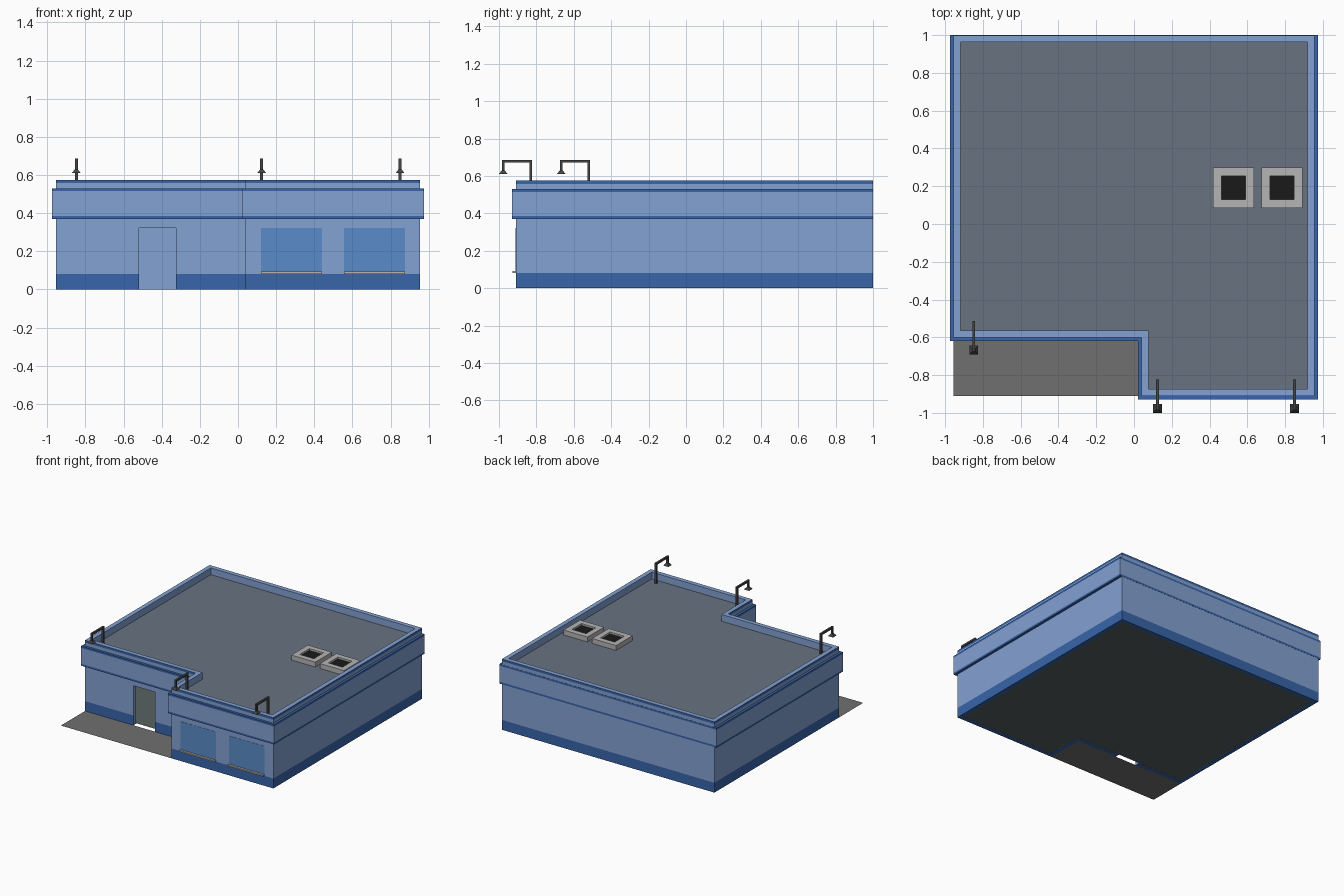
import bpy, bmesh
from mathutils import Vector

if "Cube" in bpy.data.objects:
    bpy.data.objects.remove(bpy.data.objects["Cube"])


def material(name, rgb):
    m = bpy.data.materials.new(name)
    m.diffuse_color = (*rgb, 1)
    m.use_nodes = True
    m.node_tree.nodes["Principled BSDF"].inputs["Base Color"].default_value = m.diffuse_color
    return m


LIGHT = material("light_blue", (0.23, 0.36, 0.65))
DARK = material("dark_blue", (0.04, 0.13, 0.40))
GLASS = material("glass_blue", (0.10, 0.26, 0.58))
ROOF = material("roof_grey", (0.14, 0.17, 0.22))
FLOOR = material("floor_grey", (0.10, 0.12, 0.12))
PAVING = material("paving_grey", (0.16, 0.16, 0.16))
UNIT = material("unit_grey", (0.46, 0.46, 0.46))
BLACK = material("vent_black", (0.01, 0.01, 0.01))
METAL = material("lamp_metal", (0.06, 0.06, 0.06))
SILL = material("sill_stone", (0.5, 0.47, 0.42))


def finish(name, bm, *mats):
    bmesh.ops.recalc_face_normals(bm, faces=bm.faces)
    me = bpy.data.meshes.new(name)
    bm.to_mesh(me)
    bm.free()
    for m in mats:
        me.materials.append(m)
    ob = bpy.data.objects.new(name, me)
    bpy.context.collection.objects.link(ob)
    return ob


def add_box(bm, lo, hi):
    lo, hi = Vector(lo), Vector(hi)
    vs = bmesh.ops.create_cube(bm, size=1)["verts"]
    for v in vs:
        v.co = Vector((v.co[i] * (hi[i] - lo[i]) + (hi[i] + lo[i]) / 2 for i in range(3)))
    return vs


def box(name, lo, hi, mat):
    bm = bmesh.new()
    add_box(bm, lo, hi)
    return finish(name, bm, mat)


def outline(d):
    """L-shaped plan grown by d; the rear side stays flush when growing."""
    back = 0.999 + min(d, 0.001)
    x, n = 0.955 + d, 0.04 - d
    return [(-x, -0.60 - d), (n, -0.60 - d), (n, -0.91 - d),
            (x, -0.91 - d), (x, back), (-x, back)]


def slab(name, pts, z, mat):
    bm = bmesh.new()
    f = bm.faces.new([bm.verts.new((x, y, z)) for x, y in pts])
    f.normal_update()
    if f.normal.z < 0:
        f.normal_flip()
    me = bpy.data.meshes.new(name)
    bm.to_mesh(me)
    bm.free()
    me.materials.append(mat)
    bpy.context.collection.objects.link(bpy.data.objects.new(name, me))


# walls: one section (height, offset, colour of the strip that follows) swept round the plan
section = [(0, 0, 1), (0.08, 0, 0), (0.37, 0, 1), (0.37, 0.02, 1), (0.385, 0.02, 0),
           (0.515, 0.02, 1), (0.53, 0.02, 1), (0.53, 0, 0), (0.557, 0, 1),
           (0.575, 0, 0), (0.575, -0.036, 0), (0, -0.036, 1)]
bm = bmesh.new()
rings = [[bm.verts.new((x, y, z)) for x, y in outline(d)] for z, d, _ in section]
for i, (_, _, mi) in enumerate(section):
    a, b = rings[i], rings[(i + 1) % len(rings)]
    for j in range(6):
        k = (j + 1) % 6
        bm.faces.new((a[j], a[k], b[k], b[j])).material_index = mi
walls = finish("walls", bm, LIGHT, DARK)

# doorway cut through the set-back front wall
cutter = box("doorway_cutter", (-0.52, -0.64, -0.05), (-0.325, -0.52, 0.322), LIGHT)
cutter.hide_render = True
cutter.hide_set(True)
cut = walls.modifiers.new("doorway", "BOOLEAN")
cut.operation, cut.solver, cut.object = "DIFFERENCE", "EXACT", cutter

# flat surfaces
slab("roof", outline(-0.036), 0.52, ROOF)
slab("floor", outline(-0.036), 0.003, FLOOR)
slab("porch_paving", [(-0.955, -0.91), (0.04, -0.91), (0.04, -0.60), (-0.955, -0.60)], 0, PAVING)

# windows and sills
for n, x in enumerate((0.28, 0.716)):
    box(f"window_{n}", (x - 0.16, -0.9115, 0.085), (x + 0.16, -0.905, 0.322), GLASS)
    box(f"window_sill_{n}", (x - 0.16, -0.928, 0.082), (x + 0.16, -0.905, 0.093), SILL)

# rooftop units with a sunken black vent
for n, x in enumerate((0.527, 0.784)):
    bm = bmesh.new()
    add_box(bm, (x - 0.108, 0.086, 0.52), (x + 0.108, 0.299, 0.56))
    bm.normal_update()
    top = max(bm.faces, key=lambda f: f.calc_center_median().z)
    bmesh.ops.inset_region(bm, faces=[top], thickness=0.063)
    vent = bmesh.ops.extrude_discrete_faces(bm, faces=[top])["faces"][0]
    vent.material_index = 1
    for v in vent.verts:
        v.co.z -= 0.015
    finish(f"roof_unit_{n}", bm, UNIT, BLACK)

# gooseneck lamps: post, arm, drop and a flared square shade
T = 0.0075
for n, (x, y) in enumerate(((-0.848, -0.52), (0.124, -0.83), (0.85, -0.83))):
    e = y - 0.147
    bm = bmesh.new()
    add_box(bm, (x - T, y - T, 0.52), (x + T, y + T, 0.686))
    add_box(bm, (x - T, e - T, 0.671), (x + T, y - T, 0.686))
    add_box(bm, (x - T, e - T, 0.625), (x + T, e + T, 0.671))
    for v in add_box(bm, (x - 0.023, e - 0.023, 0.607), (x + 0.023, e + 0.023, 0.63)):
        if v.co.z > 0.62:
            v.co.x = x + (v.co.x - x) * 0.35
            v.co.y = e + (v.co.y - e) * 0.35
        elif v.co.z < 0.61:
            v.co.z = 0.61
    finish(f"lamp_{n}", bm, METAL)
